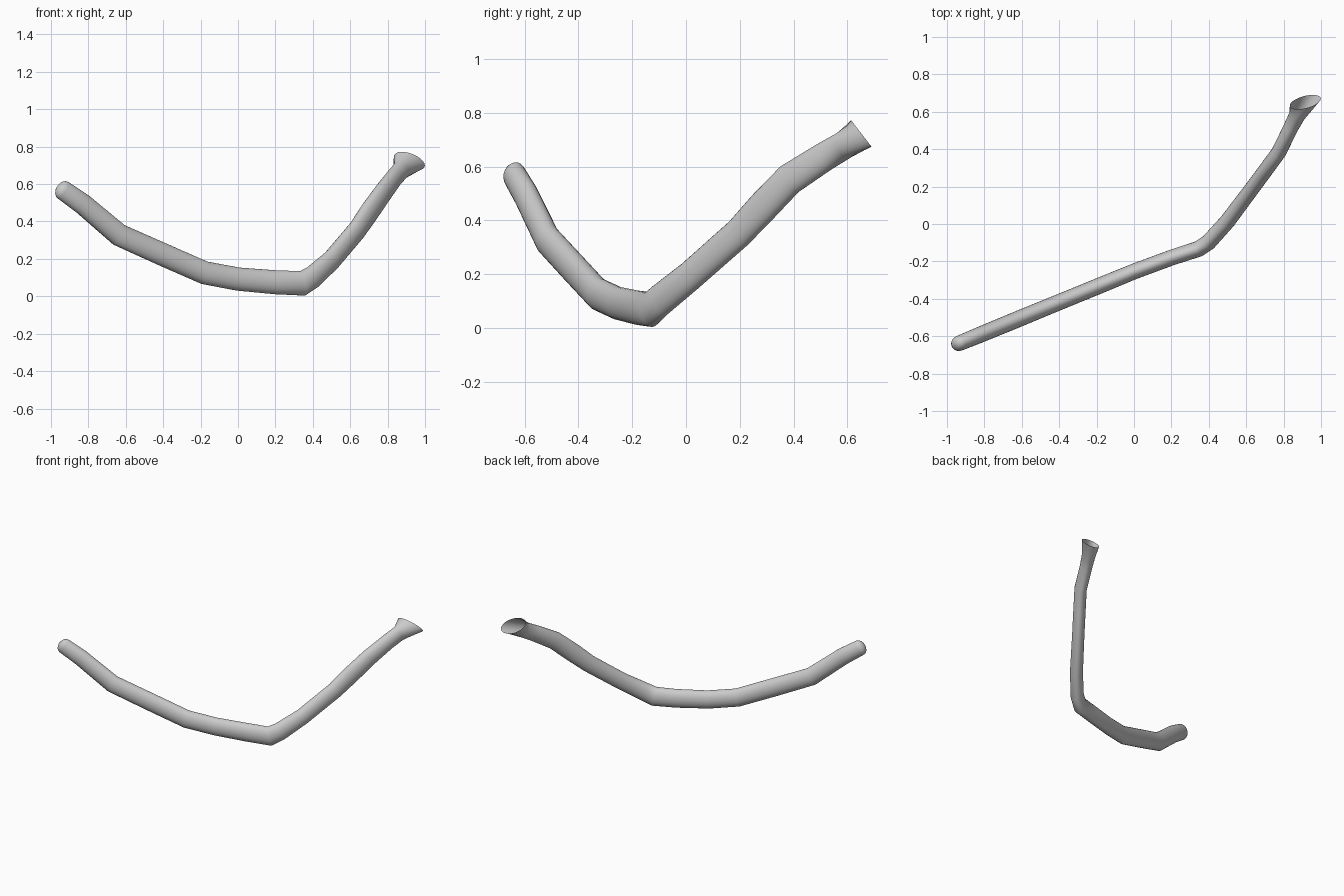
import bpy, bmesh, math
from mathutils import Vector

if "Cube" in bpy.data.objects:
    bpy.data.objects.remove(bpy.data.objects["Cube"])

SIDES = 24
# centre line of the tube: x, y, z, half width (level), half height (upright)
path = [
    (-0.935, -0.638, 0.567, 0.041, 0.053),
    (-0.83, -0.595, 0.493, 0.043, 0.057),
    (-0.636, -0.515, 0.328, 0.044, 0.061),
    (-0.41, -0.422, 0.227, 0.043, 0.062),
    (-0.18, -0.328, 0.126, 0.043, 0.062),
    (0.0, -0.254, 0.092, 0.042, 0.062),
    (0.20, -0.180, 0.075, 0.042, 0.064),
    (0.345, -0.133, 0.069, 0.043, 0.067),
    (0.40, -0.096, 0.103, 0.043, 0.062),
    (0.50, 0.015, 0.193, 0.042, 0.057),
    (0.635, 0.195, 0.352, 0.040, 0.058),
    (0.70, 0.283, 0.447, 0.040, 0.062),
    (0.775, 0.385, 0.553, 0.040, 0.060),
    (0.838, 0.515, 0.637, 0.040, 0.055),
    (0.872, 0.580, 0.675, 0.044, 0.053),
]
pts = [Vector(p[:3]) for p in path]
bm = bmesh.new()


def add_ring(centre, a, b):
    """Ring of vertices spanned by the two half axes."""
    return [bm.verts.new(centre + a * math.cos(2 * math.pi * i / SIDES)
                         + b * math.sin(2 * math.pi * i / SIDES)) for i in range(SIDES)]


def axes(i):
    ahead = (pts[min(i + 1, len(pts) - 1)] - pts[i]).normalized()
    back = (pts[i] - pts[max(i - 1, 0)]).normalized()
    t = (ahead + back).normalized()
    side = t.cross(Vector((0, 0, 1))).normalized()
    return t, side, side.cross(t)


rings = []
# rounded closed end
t, side, up = axes(0)
for ang in (80, 60, 40, 20):
    c, s = math.cos(math.radians(ang)), math.sin(math.radians(ang))
    rings.append(add_ring(pts[0] - t * 0.038 * s, side * path[0][3] * c, up * path[0][4] * c))
# tube body
for i, p in enumerate(path):
    t, side, up = axes(i)
    rings.append(add_ring(pts[i], side * p[3], up * p[4]))
# flared open mouth, tilted forward
down = Vector((0, 0.61, -0.79))
rings.append(add_ring(Vector((0.916, 0.652, 0.723)),
                      Vector((0.083, 0, 0)) + down * 0.03, down * -0.055))

for r, q in zip(rings, rings[1:]):
    for i in range(SIDES):
        j = (i + 1) % SIDES
        bm.faces.new((r[i], r[j], q[j], q[i]))
bm.faces.new(rings[0])
bmesh.ops.recalc_face_normals(bm, faces=bm.faces)

mesh = bpy.data.meshes.new("bent_tube")
bm.to_mesh(mesh)
bm.free()
tube = bpy.data.objects.new("bent_tube", mesh)
bpy.context.collection.objects.link(tube)
bpy.context.view_layer.objects.active = tube
tube.select_set(True)
bpy.ops.object.shade_smooth_by_angle(angle=math.radians(40))
